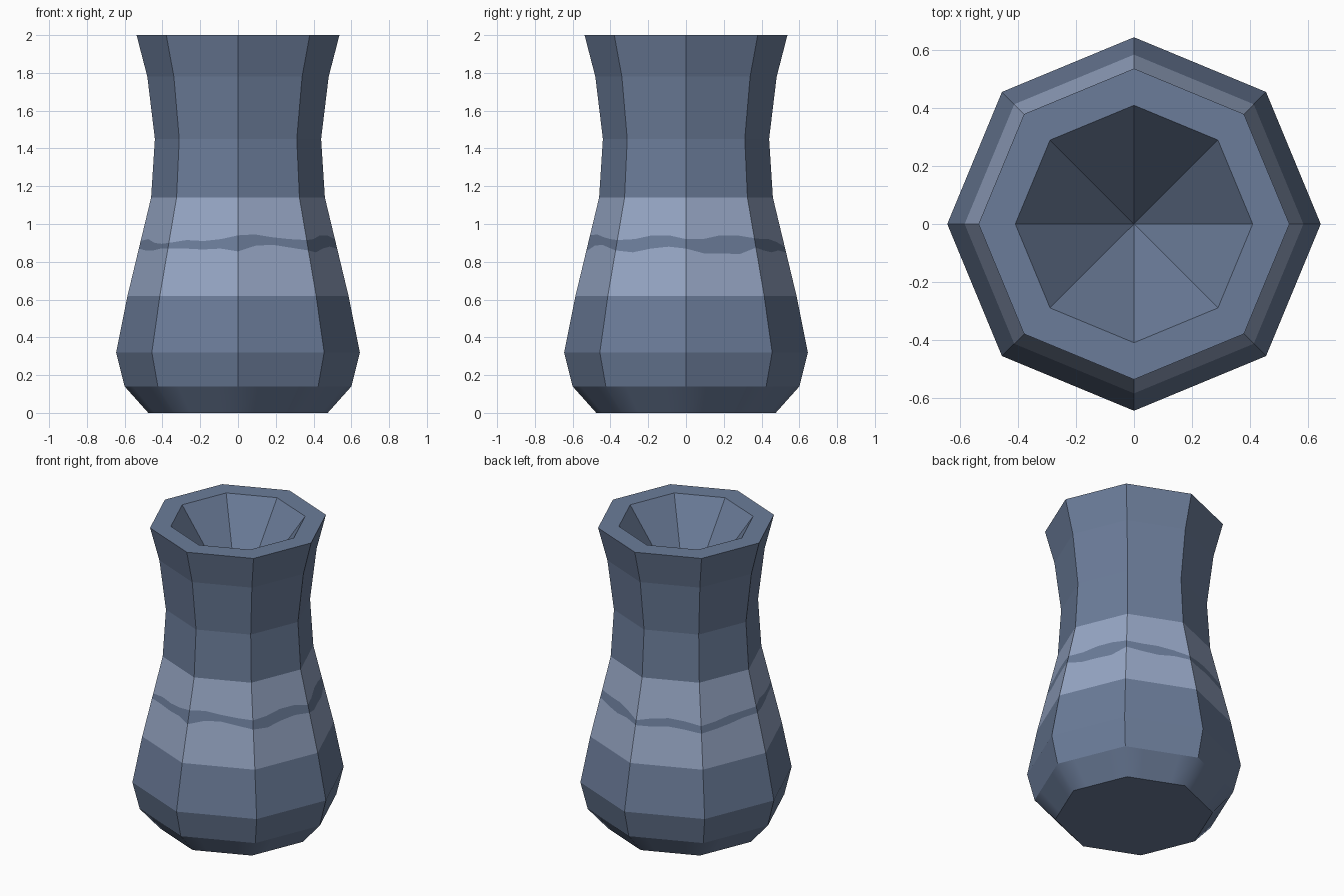
import bpy, bmesh, math

if "Cube" in bpy.data.objects:
    bpy.data.objects.remove(bpy.data.objects["Cube"])

SIDES, SUB = 8, 4
N = SIDES * SUB

# Outer profile (radius, height), bottom to rim, then the inner lip
LOWER = [(0.475, 0.0), (0.60, 0.14), (0.645, 0.32), (0.585, 0.62)]
UPPER = [(0.46, 1.14), (0.44, 1.45), (0.48, 1.78), (0.537, 2.0), (0.41, 2.0)]
INNER_DEPTH = 1.43

# Edges of the hand-painted wavy line, starting at -x and going round by the front
WAVE_TOP = [.91, .92, .90, .895, .90, .915, .91, .92, .94, .945, .93, .92, .915, .92, .94, .94,
            .92, .92, .94, .94, .925, .92, .92, .905, .88, .90, .91, .90, .88, .885, .90, .905]
WAVE_LOW = [.87, .86, .86, .87, .87, .87, .865, .87, .855, .885, .89, .875, .86, .85, .87, .88,
            .87, .845, .845, .84, .875, .86, .85, .86, .85, .85, .86, .85, .835, .84, .85, .865]


def material(name, rgb):
    m = bpy.data.materials.new(name)
    m.diffuse_color = (*rgb, 1)
    m.use_nodes = True
    m.node_tree.nodes["Principled BSDF"].inputs["Base Color"].default_value = m.diffuse_color
    return m


def point(i, r, z):
    """Point i of N on a regular octagon of corner radius r."""
    side, t = divmod(i, SUB)
    t /= SUB
    a = math.pi + side * math.tau / SIDES
    b = a + math.tau / SIDES
    return (r * ((1 - t) * math.cos(a) + t * math.cos(b)),
            r * ((1 - t) * math.sin(a) + t * math.sin(b)), z)


def band_radius(z):
    (r0, z0), (r1, z1) = LOWER[-1], UPPER[0]
    return r0 + (r1 - r0) * (z - z0) / (z1 - z0)


bm = bmesh.new()
rings = [[bm.verts.new(point(i, r, z)) for i in range(N)] for r, z in LOWER]
for wave in (WAVE_LOW, WAVE_TOP):
    rings.append([bm.verts.new(point(i, band_radius(wave[i]), wave[i])) for i in range(N)])
rings += [[bm.verts.new(point(i, r, z)) for i in range(N)] for r, z in UPPER]

# Walls: light band above and below the wavy line, rounded foot
for k in range(len(rings) - 1):
    for i in range(N):
        j = (i + 1) % N
        f = bm.faces.new((rings[k][i], rings[k][j], rings[k + 1][j], rings[k + 1][i]))
        f.material_index = 1 if k in (3, 5) else 0
        f.smooth = k == 0

# Base and conical hollow
bm.faces.new(list(reversed(rings[0])))
apex = bm.verts.new((0, 0, INNER_DEPTH))
for i in range(N):
    bm.faces.new((rings[-1][i], rings[-1][(i + 1) % N], apex))

# Merge the helper columns back into flat facets, keeping the painted outlines
bmesh.ops.dissolve_limit(bm, angle_limit=math.radians(0.5), verts=bm.verts[:],
                         edges=bm.edges[:], delimit={'MATERIAL'})
# Only the facets around the foot blend into each other
for e in bm.edges:
    e.smooth = all(f.smooth for f in e.link_faces)

mesh = bpy.data.meshes.new("vase")
bm.to_mesh(mesh)
bm.free()
mesh.materials.append(material("slate blue glaze", (0.147, 0.202, 0.319)))
mesh.materials.append(material("pale blue band", (0.305, 0.381, 0.552)))
vase = bpy.data.objects.new("vase", mesh)
bpy.context.collection.objects.link(vase)
